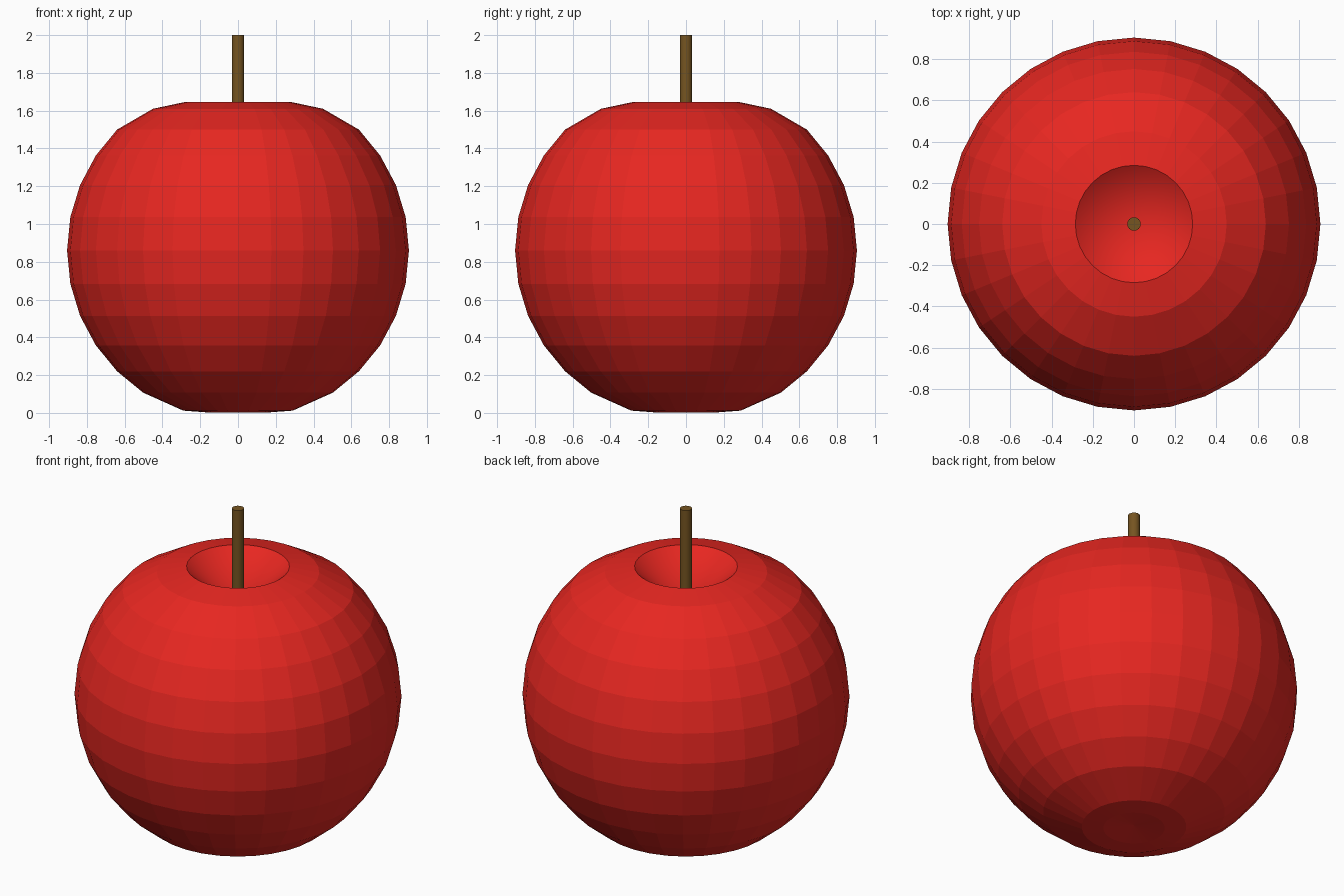
import bpy, bmesh, math

if "Cube" in bpy.data.objects:
    bpy.data.objects.remove(bpy.data.objects["Cube"])

SEG = 32


def material(name, rgb):
    m = bpy.data.materials.new(name)
    m.diffuse_color = (*rgb, 1)
    m.use_nodes = True
    m.node_tree.nodes["Principled BSDF"].inputs["Base Color"].default_value = m.diffuse_color
    return m


def lathe(name, profile, segments, mat, smooth=lambda i: False):
    """Revolve (radius, z) points about z; zero radius gives a pole.
    smooth(i) tells whether band i is smooth shaded."""
    bm = bmesh.new()
    rings = []
    for r, z in profile:
        n = segments if r > 0 else 1
        rings.append([bm.verts.new((r * math.cos(2 * math.pi * k / segments),
                                    r * math.sin(2 * math.pi * k / segments), z))
                      for k in range(n)])
    for i, (a, b) in enumerate(zip(rings, rings[1:])):
        for k in range(segments):
            j = (k + 1) % segments
            if len(a) == 1:
                f = bm.faces.new((a[0], b[j], b[k]))
            elif len(b) == 1:
                f = bm.faces.new((a[k], a[j], b[0]))
            else:
                f = bm.faces.new((a[k], a[j], b[j], b[k]))
            f.smooth = smooth(i)
    bmesh.ops.recalc_face_normals(bm, faces=bm.faces)
    # keep borders between flat and smooth bands crisp
    for e in bm.edges:
        if len({f.smooth for f in e.link_faces}) > 1:
            e.smooth = False
    me = bpy.data.meshes.new(name)
    bm.to_mesh(me)
    bm.free()
    me.materials.append(mat)
    ob = bpy.data.objects.new(name, me)
    bpy.context.collection.objects.link(ob)
    return ob


red = material("red_skin", (0.8, 0.02, 0.015))
brown = material("brown_stem", (0.18, 0.09, 0.015))

# Fruit body: faceted sphere with a flattened base and a smooth conical stem hollow
R, MID = 0.905, 0.86
profile = [(0, 0.02), (0.17, 0.003), (0.29, 0.012)]
for i in range(-5, 5):
    a = math.radians(11.25 * i)
    profile.append((R * math.cos(a), MID + R * math.sin(a)))
profile += [(0.45, 1.61), (0.285, 1.645), (0, 1.43)]
last = len(profile) - 2
lathe("fruit_body", profile, SEG, red, lambda i: i == last)

# Stem: plain cylinder rising from the hollow
lathe("stem", [(0, 1.4), (0.033, 1.4), (0.033, 2.0), (0, 2.0)], 16, brown,
      lambda i: i == 1)
